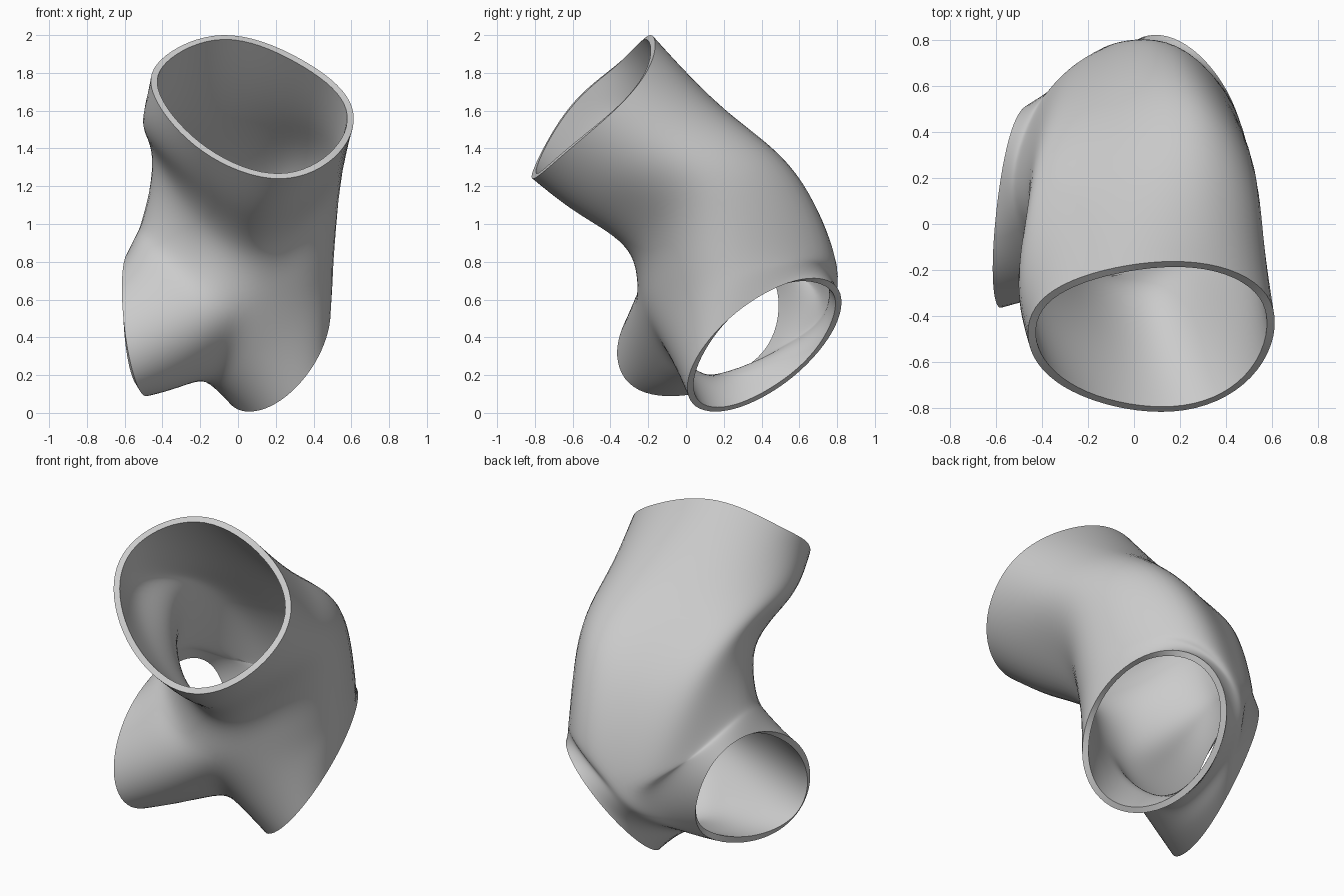
import bpy, bmesh, math
from mathutils import Vector as V

if "Cube" in bpy.data.objects:
    bpy.data.objects.remove(bpy.data.objects["Cube"])

mat = bpy.data.materials.new("grey")
mat.diffuse_color = (0.6, 0.6, 0.6, 1)
mat.use_nodes = True
mat.node_tree.nodes["Principled BSDF"].inputs["Base Color"].default_value = mat.diffuse_color

# Poles where the three branches meet, and the seams between neighbours
front, back = V((0.0, -0.225, 0.55)), V((-0.12, 0.77, 0.64))
seam_right = [V(p) for p in [(0.27, -0.12, 0.70), (0.51, 0.22, 0.86), (0.26, 0.715, 0.89)]]
seam_left = [V(p) for p in [(-0.25, -0.22, 0.77), (-0.495, 0.09, 1.05), (-0.38, 0.55, 0.84)]]
seam_crotch = [V(p) for p in [(-0.12, -0.11, 0.29), (-0.23, 0.13, 0.165), (-0.22, 0.60, 0.36)]]


def ellipse(c, a, b, nudge={}):
    """Eight rim points, starting at c + a and turning towards c + b."""
    c, a, b = V(c), V(a), V(b)
    return [c + a * math.cos(i * math.pi / 4) + b * math.sin(i * math.pi / 4)
            + V(nudge.get(i, (0, 0, 0))) for i in range(8)]


# Each branch: seam out, seam back, rim, number of rings between, bend
branches = [
    (seam_right, seam_left,
     ellipse((0.07, -0.50, 1.62), (0.15, -0.31, -0.38), (0.51, 0.12, 0.04),
             {2: (0.015, 0.04, -0.02), 3: (0, 0.02, -0.04), 5: (-0.01, 0.03, 0.01),
              6: (0.005, 0.04, 0.08), 7: (0, 0.04, 0.06)}),
     2, V((0, 0.13, 0.08))),
    (seam_crotch, seam_right,
     ellipse((0.20, 0.415, 0.36), (0, -0.38, -0.31), (-0.29, 0.15, -0.17)),
     1, V((0, 0.012, 0))),
    (seam_left, seam_crotch,
     ellipse((-0.53, 0.07, 0.47), (-0.06, -0.43, -0.10), (-0.06, 0.06, 0.37),
             {4: (0.02, 0.02, 0), 5: (0.05, 0.07, -0.01), 6: (0.01, 0.03, 0)}),
     1, V((0.01, 0, 0))),
]
# Sideways waist on the left of the large branch: (ring, point) -> x shift
waist = {(1, 6): 0.035, (2, 6): -0.035}

bm = bmesh.new()
made = {}


def vert(p):
    key = tuple(round(x, 5) for x in p)
    if key not in made:
        made[key] = bm.verts.new(p)
    return made[key]


# Loft every branch from the junction to its rim
for out, home, rim, n, bend in branches:
    loop = [front] + out + [back] + home[::-1]
    rings = []
    for k in range(n + 2):
        t = k / (n + 1)
        ring = [p.lerp(q, t) + bend * 6.2 * t * (1 - t) ** 2 for p, q in zip(loop, rim)]
        if n == 2:
            for i in range(8):
                ring[i].x += waist.get((k, i), 0)
        rings.append([vert(p) for p in ring])
    for r, s in zip(rings, rings[1:]):
        for i in range(8):
            j = (i + 1) % 8
            bm.faces.new((r[i], r[j], s[j], s[i]))
bmesh.ops.recalc_face_normals(bm, faces=bm.faces)


def limit(v):
    """Where the subdivided surface ends up for a cage vertex."""
    if v.is_boundary:
        ends = [e.other_vert(v).co for e in v.link_edges if e.is_boundary]
        return (v.co * 4 + ends[0] + ends[1]) / 6
    n = len(v.link_edges)
    near = [e.other_vert(v) for e in v.link_edges]
    far = [w.co for f in v.link_faces for w in f.verts if w != v and w not in near]
    return (v.co * n * n + 4 * sum((w.co for w in near), V()) + sum(far, V())) / (n * (n + 5))


# Fit the cage so that the smooth surface passes through the points
goal = {v: v.co.copy() for v in bm.verts}
for _ in range(15):
    step = {v: goal[v] - limit(v) for v in bm.verts}
    for v in bm.verts:
        v.co += step[v]

me = bpy.data.meshes.new("branching_pipe")
bm.to_mesh(me)
bm.free()
pipe = bpy.data.objects.new("branching_pipe", me)
bpy.context.collection.objects.link(pipe)
me.materials.append(mat)

# Smooth surface with a thin wall
sub = pipe.modifiers.new("smooth", 'SUBSURF')
sub.levels = sub.render_levels = 3
wall = pipe.modifiers.new("wall", 'SOLIDIFY')
wall.thickness, wall.offset = 0.035, -1
bpy.context.view_layer.objects.active = pipe
pipe.select_set(True)
for name in ("smooth", "wall"):
    bpy.ops.object.modifier_apply(modifier=name)
bpy.ops.object.shade_smooth_by_angle(angle=math.radians(40))
